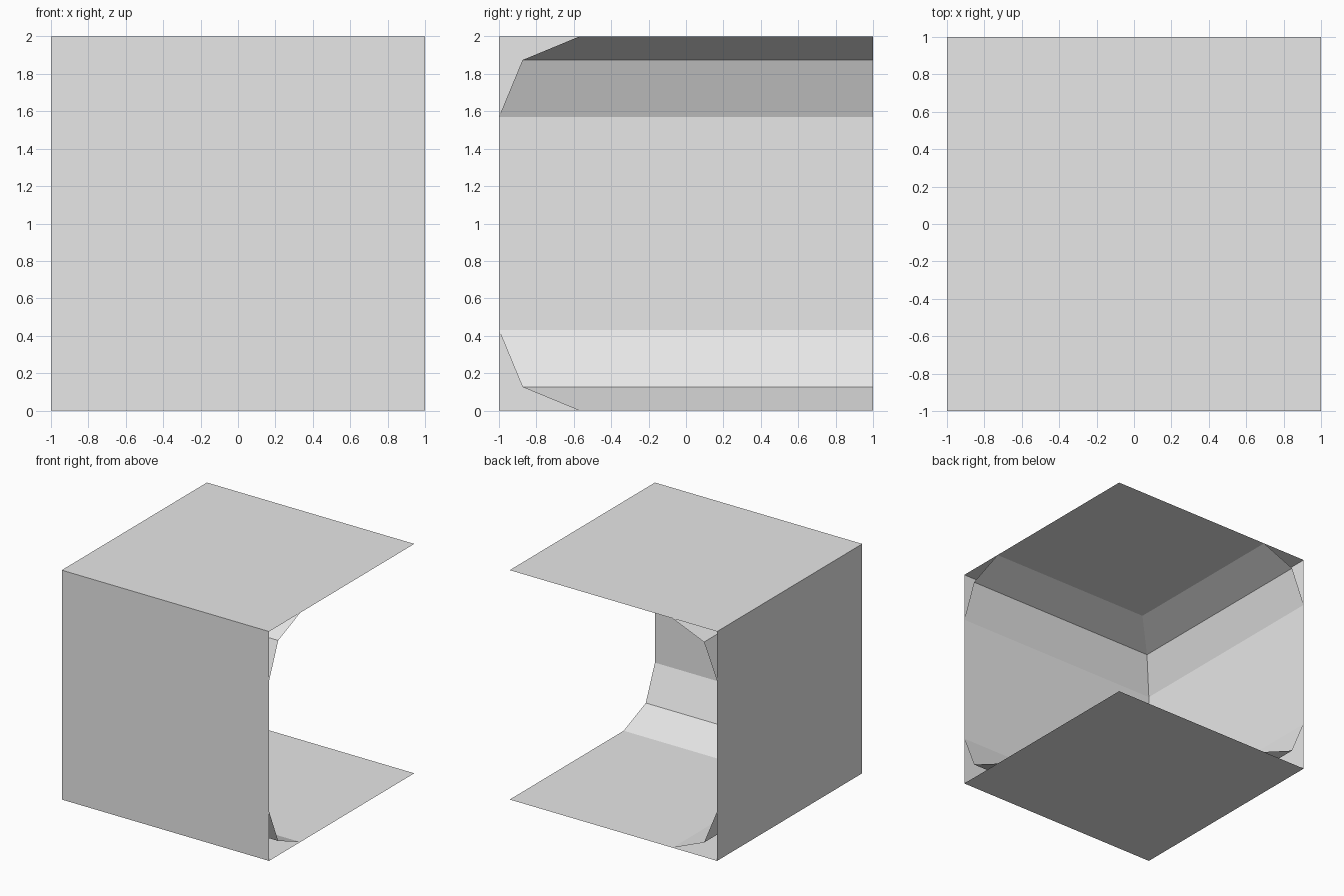
import bpy
import math

cube = bpy.data.objects.get("Cube")
if cube:
    bpy.data.objects.remove(cube, do_unlink=True)

grey = bpy.data.materials.new("light grey")
grey.use_nodes = True
COLOUR = (0.8, 0.8, 0.8, 1)
grey.diffuse_color = COLOUR
grey.node_tree.nodes["Principled BSDF"].inputs["Base Color"].default_value = COLOUR


def sheet(name, verts, faces):
    mesh = bpy.data.meshes.new(name)
    mesh.from_pydata(verts, [], faces)
    mesh.materials.append(grey)
    obj = bpy.data.objects.new(name, mesh)
    bpy.context.collection.objects.link(obj)
    return obj


QUAD = [(0, 1, 2, 3)]
CORNERS = [(-1, -1), (1, -1), (1, 1), (-1, 1)]

# Thin outer panels: open at the back and at the +x side
sheet("floor_panel", [(x, y, 0) for x, y in CORNERS], [(3, 2, 1, 0)])
sheet("ceiling_panel", [(x, y, 2) for x, y in CORNERS], QUAD)
sheet("front_wall", [(x, -1, z + 1) for x, z in CORNERS], QUAD)
sheet("side_wall", [(-1, y, z + 1) for y, z in CORNERS], [(3, 2, 1, 0)])

# Two-facet cove profile: (distance from the wall, distance from the floor)
RADIUS = 0.43
cove = []
for i in range(3):
    a = i * math.pi / 4
    cove.append((RADIUS * (1 - math.cos(a)), RADIUS * (1 - math.sin(a))))

# Each cove runs along both walls and is mitred in the corner
for name, height in (("floor_cove", lambda h: h), ("ceiling_cove", lambda h: 2 - h)):
    verts = []
    for d, h in cove:
        z = height(h)
        verts += [(1, d - 1, z), (d - 1, d - 1, z), (d - 1, 1, z)]
    faces = [(r + c, r + c + 1, r + c + 4, r + c + 3) for r in (0, 3) for c in (0, 1)]
    if name == "ceiling_cove":
        faces = [f[::-1] for f in faces]
    sheet(name, verts, faces)
